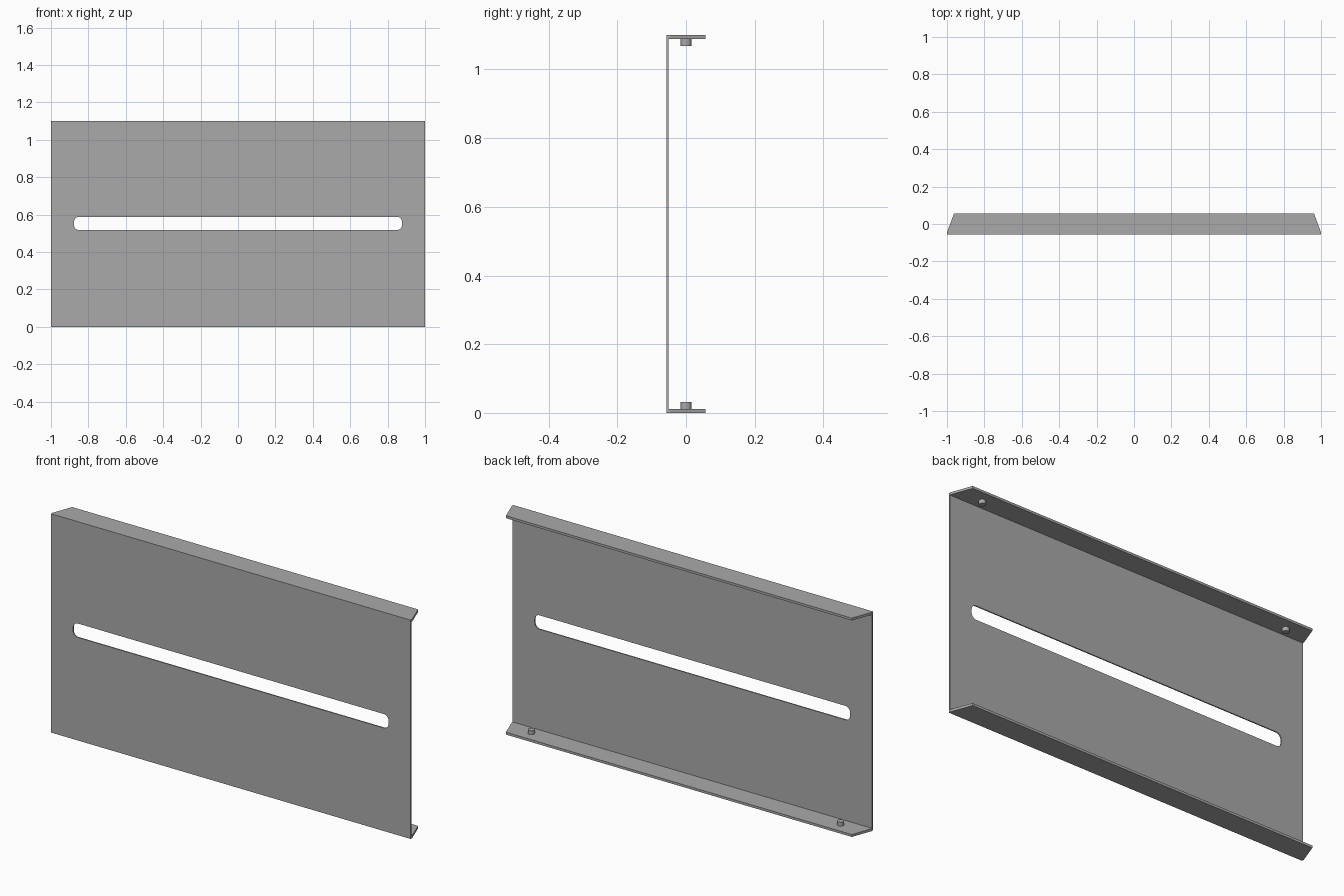
import bpy, bmesh, math
from mathutils import Matrix, Vector

W, D, H = 1.0, 0.057, 1.10      # half width, half depth, height
SHEET, LIP = 0.006, 0.012       # wall and flange thickness

cube = bpy.data.objects.get("Cube")
if cube:
    bpy.data.objects.remove(cube, do_unlink=True)

grey = bpy.data.materials.new("steel_grey")
grey.use_nodes = True
colour = (0.4, 0.4, 0.4, 1)
grey.diffuse_color = colour
grey.node_tree.nodes["Principled BSDF"].inputs["Base Color"].default_value = colour


def finish(bm, name):
    bmesh.ops.recalc_face_normals(bm, faces=bm.faces)
    mesh = bpy.data.meshes.new(name)
    bm.to_mesh(mesh)
    bm.free()
    mesh.materials.append(grey)
    obj = bpy.data.objects.new(name, mesh)
    bpy.context.collection.objects.link(obj)
    return obj


def slab(name, loops, depth):
    """Fill outlines (later ones are holes) and extrude them by a vector."""
    bm = bmesh.new()
    for loop in loops:
        verts = [bm.verts.new(p) for p in loop]
        for a, b in zip(verts, verts[1:] + verts[:1]):
            bm.edges.new((a, b))
    bmesh.ops.triangle_fill(bm, use_beauty=True, edges=bm.edges[:], normal=Vector(depth))
    result = bmesh.ops.extrude_face_region(bm, geom=bm.faces[:], use_keep_orig=True)
    moved = [v for v in result["geom"] if isinstance(v, bmesh.types.BMVert)]
    bmesh.ops.translate(bm, verts=moved, vec=depth)
    return finish(bm, name)


def rounded_slot(half_w, half_h, radius, z, y, steps=8):
    points = []
    for quarter, (sx, sz) in enumerate([(1, 1), (-1, 1), (-1, -1), (1, -1)]):
        for i in range(steps + 1):
            a = (quarter + i / steps) * math.pi / 2
            points.append((sx * (half_w - radius) + radius * math.cos(a), y,
                           z + sz * (half_h - radius) + radius * math.sin(a)))
    return points


# Front wall with its long slot
outline = [(-W, -D, 0), (W, -D, 0), (W, -D, H), (-W, -D, H)]
slot = rounded_slot(0.877, 0.035, 0.027, H / 2 + 0.003, -D)
slab("front_wall", [outline, slot], (0, SHEET, 0))

# Tapered flanges with locating studs facing inward
for name, z, inward in (("bottom", 0, 1), ("top", H, -1)):
    y = -D + SHEET
    shape = [(-W, y, z), (W, y, z), (W, y + 0.006, z),
             (0.962, D, z), (-0.962, D, z), (-W, y + 0.006, z)]
    slab(name + "_flange", [shape], (0, 0, inward * LIP))
    for side, x in (("left", 0.86), ("right", -0.86)):
        bm = bmesh.new()
        bmesh.ops.create_cone(bm, cap_ends=True, segments=24, radius1=0.016,
                              radius2=0.016, depth=0.020,
                              matrix=Matrix.Translation((x, 0, z + inward * (LIP + 0.010))))
        stud = finish(bm, f"{name}_{side}_stud")
        bpy.context.view_layer.objects.active = stud
        stud.select_set(True)
        bpy.ops.object.shade_smooth_by_angle(angle=math.radians(35))
        stud.select_set(False)
